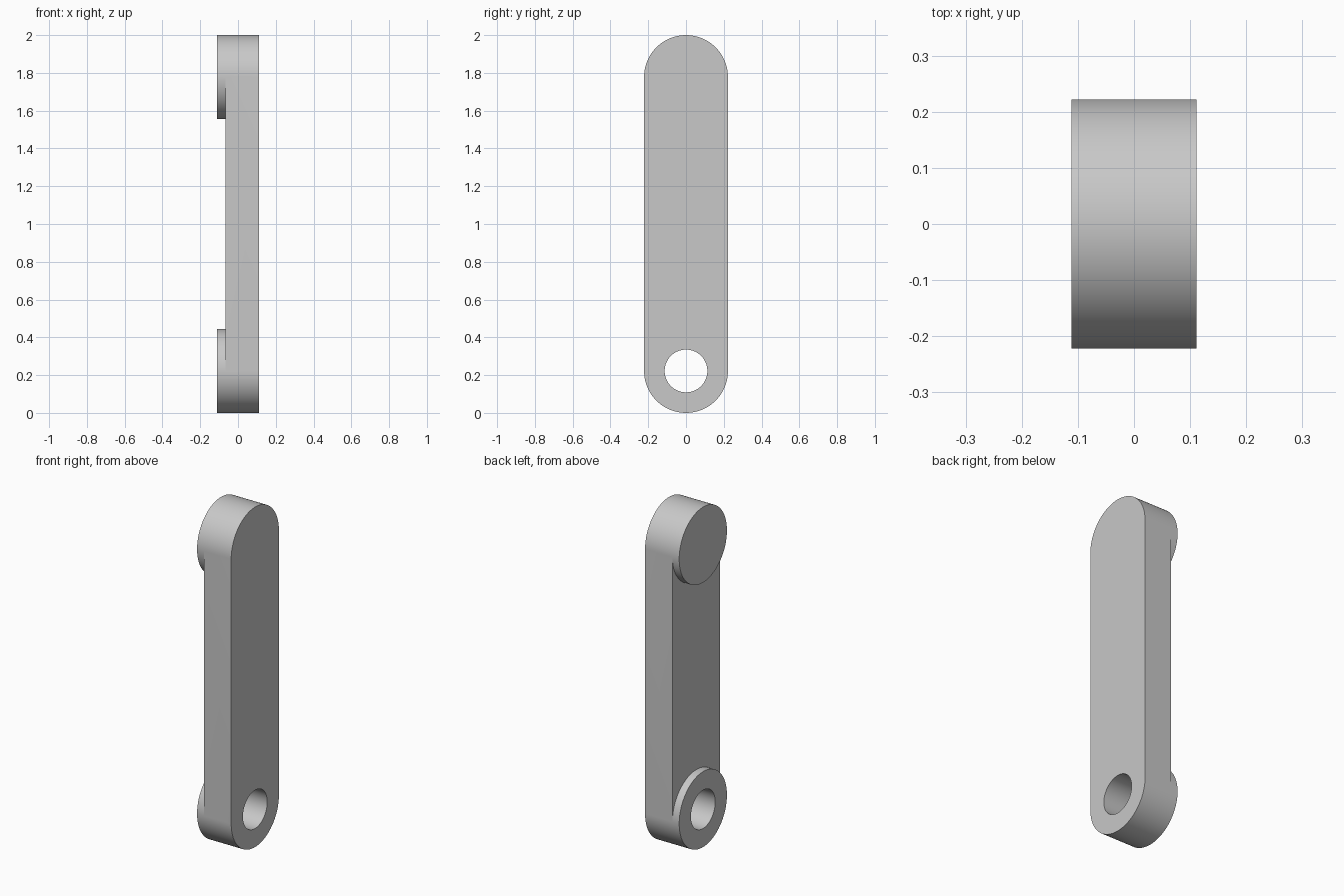
import bpy, bmesh, math

cube = bpy.data.objects.get("Cube")
if cube:
    bpy.data.objects.remove(cube, do_unlink=True)

RADIUS = 0.222
HOLE_RADIUS = 0.113
LOW, HIGH = RADIUS, 2 - RADIUS            # heights of the two pivot centres
BOSS_X, ARM_X, FACE_X = -0.111, -0.067, 0.111
STEPS = 48                                # segments per half circle

grey = bpy.data.materials.new("plain grey")
grey.use_nodes = True
colour = (0.58, 0.58, 0.58, 1)
grey.diffuse_color = colour
grey.node_tree.nodes["Principled BSDF"].inputs["Base Color"].default_value = colour


def arc(centre, start, end):
    """Points (y, z) along a half circle around a pivot centre."""
    angles = [start + (end - start) * i / STEPS for i in range(STEPS + 1)]
    return [(RADIUS * math.cos(a), centre + RADIUS * math.sin(a)) for a in angles]


def face(bm, points):
    bm.faces.new([bm.verts.new(p) for p in points])


def cap(bm, outline, x):
    face(bm, [(x, y, z) for y, z in outline])


def wall(bm, outline, x0, x1):
    """Side surface swept along x from a closed outline."""
    for (y0, z0), (y1, z1) in zip(outline, outline[1:] + outline[:1]):
        face(bm, [(x0, y0, z0), (x1, y0, z0), (x1, y1, z1), (x0, y1, z1)])


top_outer = arc(HIGH, 0, math.pi)
top_inner = arc(HIGH, math.pi, 2 * math.pi)
low_outer = arc(LOW, math.pi, 2 * math.pi)
low_inner = arc(LOW, 0, math.pi)

# Rounded arm, with its recessed back lying between the two bosses
bm = bmesh.new()
stadium = top_outer + low_outer
wall(bm, stadium, ARM_X, FACE_X)
cap(bm, stadium, FACE_X)
cap(bm, top_inner + low_inner[::1], ARM_X)

# Raised round boss at each end
for half, other in ((top_outer, top_inner), (low_inner, low_outer)):
    circle = half[:-1] + other[:-1]
    wall(bm, circle, BOSS_X, ARM_X)
    cap(bm, circle, BOSS_X)

bmesh.ops.remove_doubles(bm, verts=bm.verts, dist=1e-5)
bmesh.ops.recalc_face_normals(bm, faces=bm.faces)
mesh = bpy.data.meshes.new("link_arm")
bm.to_mesh(mesh)
bm.free()
mesh.materials.append(grey)
arm = bpy.data.objects.new("link_arm", mesh)
bpy.context.collection.objects.link(arm)

# Pivot hole through the lower end
bpy.ops.mesh.primitive_cylinder_add(vertices=96, radius=HOLE_RADIUS, depth=1,
                                    location=(0, 0, LOW),
                                    rotation=(0, math.pi / 2, 0))
cutter = bpy.context.object
cutter.name = "hole_cutter"
cutter.hide_render = True
cutter.data.materials.append(grey)

bpy.ops.object.select_all(action='DESELECT')
arm.select_set(True)
bpy.context.view_layer.objects.active = arm
hole = arm.modifiers.new("pivot_hole", 'BOOLEAN')
hole.operation = 'DIFFERENCE'
hole.solver = 'EXACT'
hole.object = cutter
bpy.ops.object.modifier_apply(modifier=hole.name)
bpy.data.objects.remove(cutter, do_unlink=True)

# Smooth round walls with crisp rims
bpy.ops.object.shade_smooth_by_angle(angle=math.radians(30))
